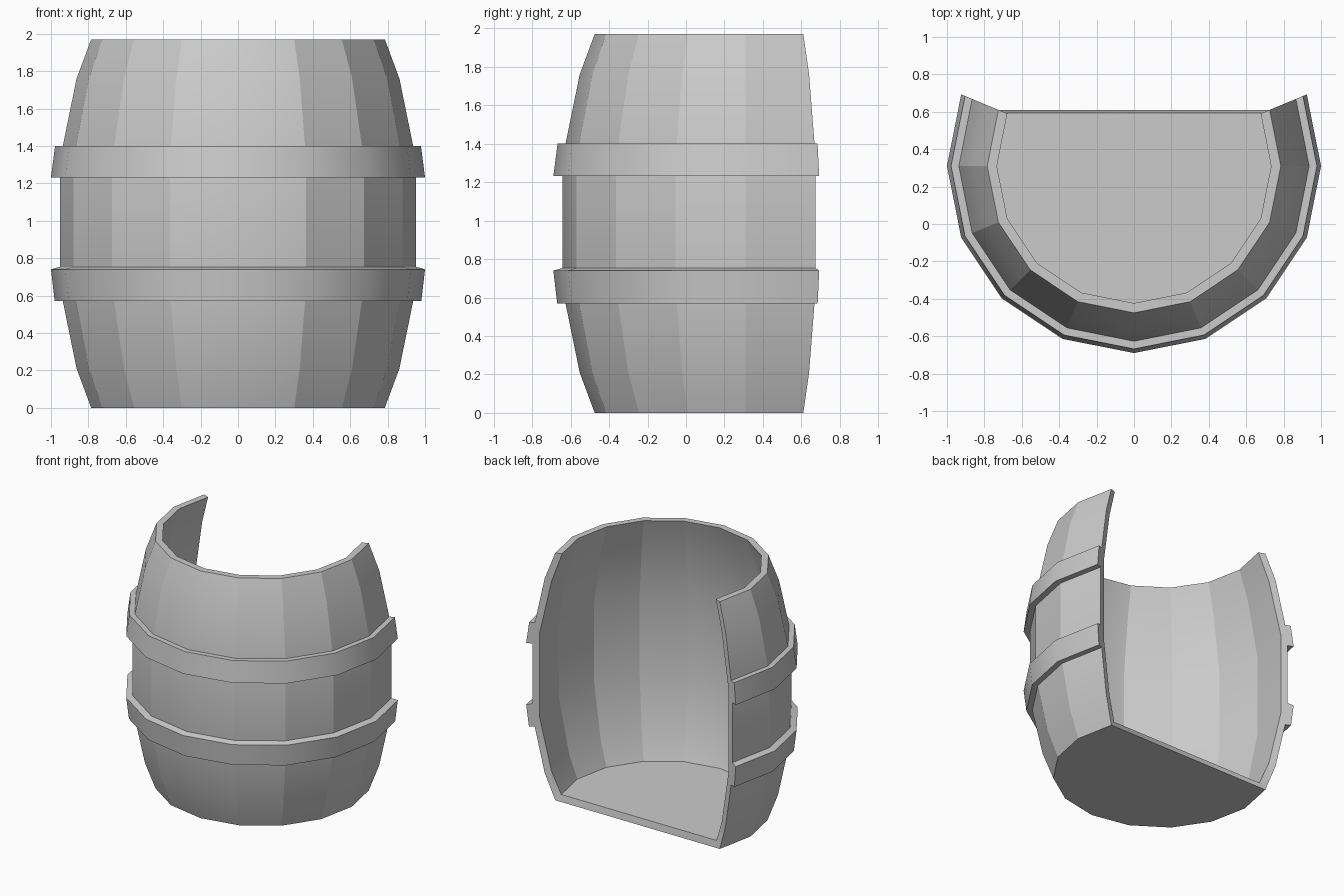
import bpy, bmesh
from math import radians, cos, sin

if "Cube" in bpy.data.objects:
    bpy.data.objects.remove(bpy.data.objects["Cube"])

CY = 0.31                                            # barrel axis in y
ANGLES = [radians(-202.5 + 22.5 * i) for i in range(11)]


def sweep(bm, profile, closed):
    """Sweep an (r, z) profile around the axis over the 10 remaining staves."""
    cols = [[bm.verts.new((r * cos(a), CY + r * sin(a), z)) for r, z in profile]
            for a in ANGLES]
    n = len(profile)
    for a, b in zip(cols, cols[1:]):
        for i in range(n if closed else n - 1):
            j = (i + 1) % n
            bm.faces.new((a[i], b[i], b[j], a[j]))
    bm.faces.new(cols[0])                            # cut ends
    bm.faces.new(cols[-1][::-1])
    return cols


def finish(name, bm, sharp_staves=False):
    bmesh.ops.recalc_face_normals(bm, faces=bm.faces)
    for f in bm.faces:
        f.smooth = True
    for e in bm.edges:
        if e.calc_face_angle(0) > radians(30):
            e.smooth = False
        # stave joints run up the wall: both ends share one angle round the axis
        d = e.verts[0].co - e.verts[1].co
        if sharp_staves and abs(d.z) > 0.1 and abs(e.verts[0].co.x) > 0.01:
            e.smooth = False
    me = bpy.data.meshes.new(name)
    bm.to_mesh(me)
    bm.free()
    ob = bpy.data.objects.new(name, me)
    bpy.context.collection.objects.link(ob)
    return ob


# Barrel body: outer wall, rim, inner wall, with a floor closed along the cut
outer = [(0.785, 0), (0.863, 0.21), (0.953, 0.65),
         (0.953, 1.32), (0.863, 1.76), (0.785, 1.97)]
inner = [(0.733, 1.97), (0.813, 1.74), (0.903, 1.31),
         (0.903, 0.66), (0.813, 0.23), (0.74, 0.05)]
bm = bmesh.new()
cols = sweep(bm, outer + inner, False)
bm.faces.new([c[0] for c in cols])                   # underside
bm.faces.new([c[-1] for c in cols])                  # inside floor
bm.faces.new((cols[0][0], cols[0][-1], cols[-1][-1], cols[-1][0]))  # floor edge
finish("barrel_body", bm, True)

# Hoops
hoops = {
    "lower_hoop": [(0.92, 0.57), (0.98, 0.57), (1.0, 0.74), (0.94, 0.757)],
    "upper_hoop": [(0.94, 1.232), (1.0, 1.232), (0.978, 1.40), (0.92, 1.40)],
}
for name, profile in hoops.items():
    bm = bmesh.new()
    sweep(bm, profile, True)
    finish(name, bm)
